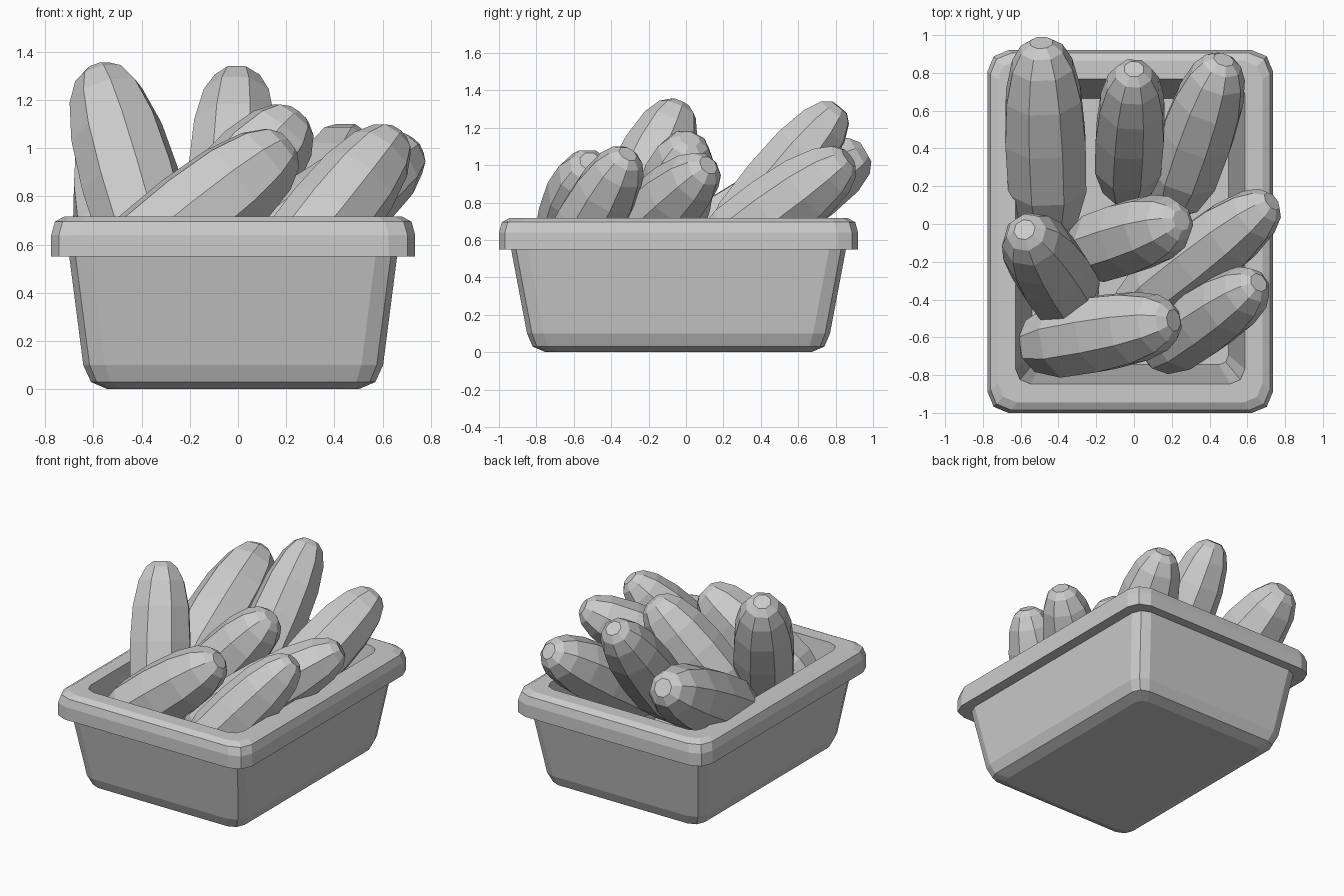
import bpy, bmesh, math
from mathutils import Vector

cube = bpy.data.objects.get("Cube")
if cube:
    bpy.data.objects.remove(cube)

grey = bpy.data.materials.new("light grey")
grey.use_nodes = True
colour = (0.6, 0.6, 0.6, 1)
grey.diffuse_color = colour
grey.node_tree.nodes["Principled BSDF"].inputs["Base Color"].default_value = colour


def loft(name, rings):
    """Skin a list of equal point rings into a closed flat-faced object."""
    bm = bmesh.new()
    loops = [[bm.verts.new(p) for p in ring] for ring in rings]
    n = len(loops[0])
    for a, b in zip(loops, loops[1:]):
        for i in range(n):
            j = (i + 1) % n
            bm.faces.new((a[i], a[j], b[j], b[i]))
    bm.faces.new(loops[0][::-1])
    bm.faces.new(loops[-1])
    bmesh.ops.recalc_face_normals(bm, faces=bm.faces)
    mesh = bpy.data.meshes.new(name)
    bm.to_mesh(mesh)
    bm.free()
    mesh.materials.append(grey)
    obj = bpy.data.objects.new(name, mesh)
    bpy.context.collection.objects.link(obj)


def rounded_ring(half_x, half_y, z, corner):
    """Rectangle with corners rounded in two segments."""
    points = []
    for sx, sy, start in ((1, 1, 0), (-1, 1, 90), (-1, -1, 180), (1, -1, 270)):
        for step in (0, 45, 90):
            a = math.radians(start + step)
            points.append((-0.02 + sx * (half_x - corner) + corner * math.cos(a),
                           -0.04 + sy * (half_y - corner) + corner * math.sin(a), z))
    return points


# Tub: outside from the base up, over the rim, then down the inside
tub_profile = [
    (0.52, 0.71, 0.0, 0.06), (0.59, 0.78, 0.03, 0.08), (0.622, 0.81, 0.1, 0.09),
    (0.68, 0.895, 0.55, 0.09),
    (0.755, 0.96, 0.55, 0.11), (0.755, 0.96, 0.64, 0.11), (0.74, 0.945, 0.695, 0.11),
    (0.7, 0.905, 0.717, 0.1),
    (0.607, 0.807, 0.717, 0.08), (0.52, 0.705, 0.08, 0.05),
]
loft("tub", [rounded_ring(*row) for row in tub_profile])

# Vegetable profile: distance along the body, share of the full radius
body_profile = [(0, 0.35), (0.07, 0.7), (0.25, 0.97), (0.5, 1), (0.72, 0.93),
                (0.88, 0.75), (0.965, 0.52), (1, 0.28)]


def vegetable(name, tail, tip, radius, sides=8):
    tail, tip = Vector(tail), Vector(tip)
    turn = (tip - tail).to_track_quat("Z", "Y")
    rings = []
    for t, share in body_profile:
        centre = tail.lerp(tip, t)
        ring = []
        for i in range(sides):
            a = math.tau * (i + 0.5) / sides
            offset = Vector((math.cos(a), math.sin(a), 0)) * radius * share
            ring.append(centre + turn @ offset)
        rings.append(ring)
    loft(name, rings)


# Vegetables leaning in the tub: tail, tip, radius
vegetable("back_right_vegetable", (-0.45, -0.05, 0.48), (-0.49, 0.96, 1.07), 0.23)
vegetable("back_middle_vegetable", (-0.04, 0.15, 0.48), (0.0, 0.82, 1.31), 0.195)
vegetable("back_left_vegetable", (0.2, 0.08, 0.46), (0.475, 0.87, 1.04), 0.205)
vegetable("centre_vegetable", (-0.3, -0.16, 0.48), (0.25, 0.02, 1.14), 0.205)
vegetable("side_left_vegetable", (-0.05, -0.49, 0.43), (0.73, 0.12, 1.0), 0.2)
vegetable("side_right_vegetable", (-0.31, -0.45, 0.4), (-0.58, -0.03, 1.33), 0.21)
vegetable("front_left_vegetable", (0.1, -0.7, 0.36), (0.66, -0.31, 1.06), 0.19)
vegetable("front_right_vegetable", (-0.57, -0.65, 0.4), (0.21, -0.51, 1.02), 0.215)
